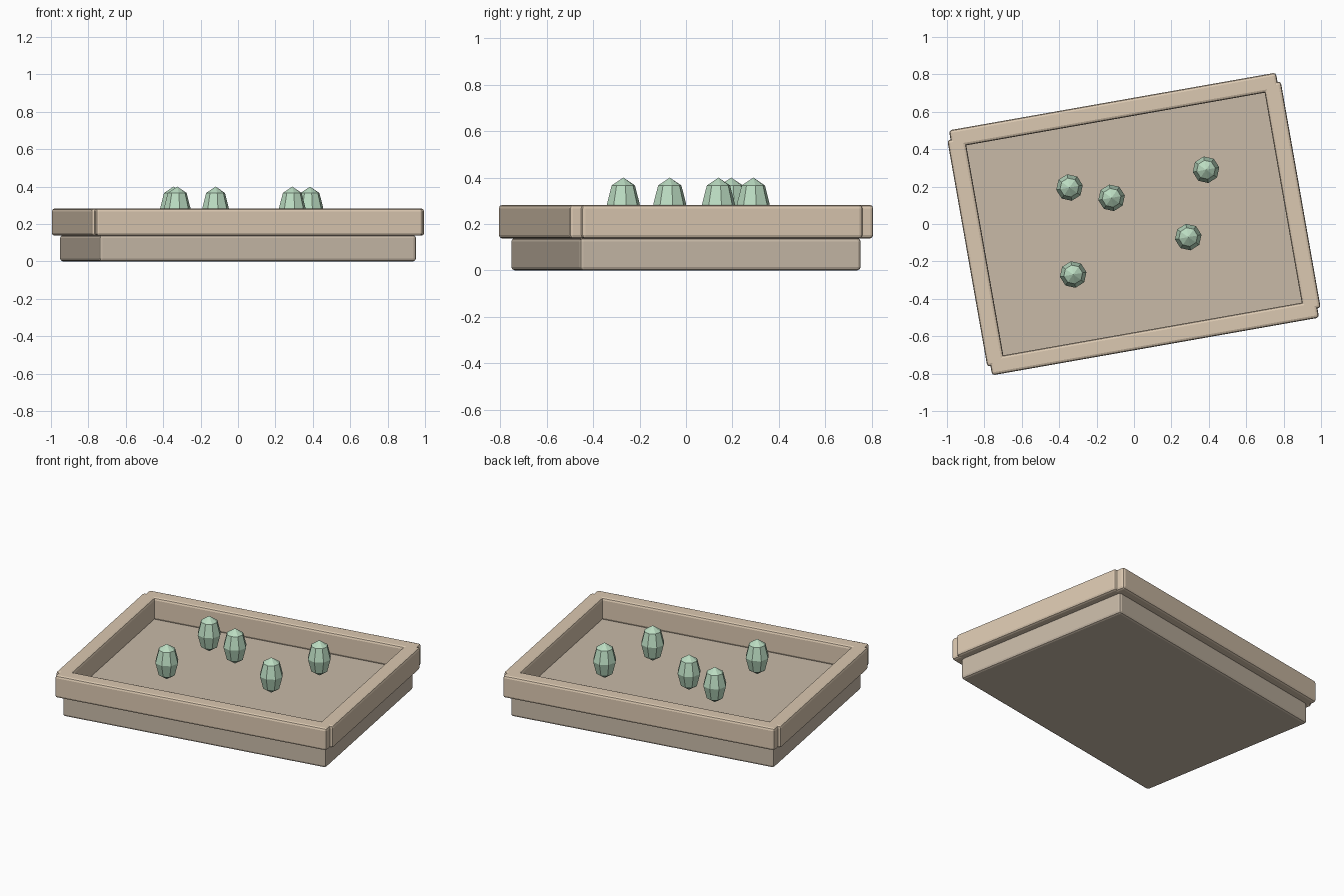
import bpy, math
from mathutils import Matrix

if "Cube" in bpy.data.objects:
    bpy.data.objects.remove(bpy.data.objects["Cube"])

TURN = Matrix.Rotation(math.radians(10), 4, 'Z')  # whole tray is turned 10 degrees


def material(name, rgb):
    m = bpy.data.materials.new(name)
    m.diffuse_color = (*rgb, 1)
    m.use_nodes = True
    m.node_tree.nodes["Principled BSDF"].inputs["Base Color"].default_value = m.diffuse_color
    return m


base_mat = material("base_wood", (0.58, 0.49, 0.39))
rim_mat = material("rim_wood", (0.71, 0.58, 0.44))
bud_mat = material("bud_green", (0.50, 0.72, 0.54))


def box(name, centre, size, mat):
    """Box with softened edges, placed in the tray's turned frame."""
    bpy.ops.mesh.primitive_cube_add(size=1)
    ob = bpy.context.object
    ob.name = name
    ob.data.transform(Matrix.Diagonal((*size, 1)))
    ob.matrix_world = TURN @ Matrix.Translation(centre)
    bev = ob.modifiers.new("soft_edges", 'BEVEL')
    bev.width = 0.015
    bev.segments = 2
    ob.data.materials.append(mat)
    return ob


# Solid base, its top is the tray floor
box("tray_base", (0, 0, 0.07), (1.72, 1.23, 0.14), base_mat)

# Rim: two long and two short bars
for side, label in ((-1, "front"), (1, "back")):
    box(label + "_rim", (0, side * 0.6175, 0.21), (1.775, 0.095, 0.145), rim_mat)
for side, label in ((-1, "left"), (1, "right")):
    box(label + "_rim", (side * 0.8575, 0, 0.21), (0.095, 1.23, 0.145), rim_mat)

# Faceted buds hovering over the floor
for x, y in ((-0.345, 0.195), (-0.12, 0.14), (0.385, 0.29), (0.29, -0.07), (-0.325, -0.27)):
    bpy.ops.mesh.primitive_uv_sphere_add(segments=8, ring_count=4, radius=1)
    bud = bpy.context.object
    bud.name = "bud"
    bud.data.transform(Matrix.Diagonal((0.072, 0.072, 0.115, 1)))
    bud.matrix_world = Matrix.Translation((x, y, 0.285)) @ TURN
    bud.data.materials.append(bud_mat)
